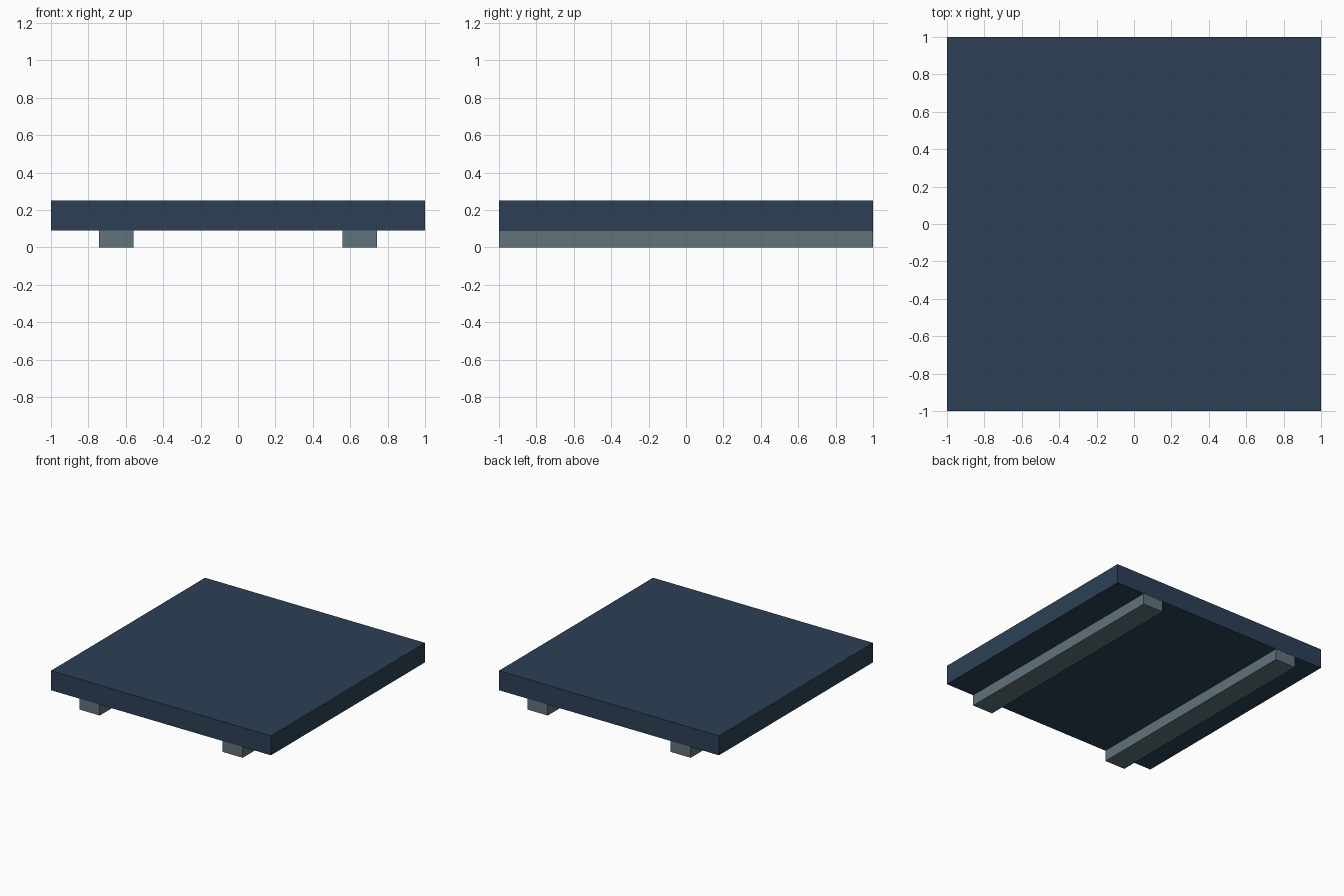
import bpy

if "Cube" in bpy.data.objects:
    bpy.data.objects.remove(bpy.data.objects["Cube"])


def material(name, rgb):
    mat = bpy.data.materials.new(name)
    mat.diffuse_color = (*rgb, 1.0)
    mat.use_nodes = True
    mat.node_tree.nodes["Principled BSDF"].inputs["Base Color"].default_value = mat.diffuse_color
    return mat


def box(name, low, high, mat):
    """Axis-aligned box between two corners."""
    bpy.ops.mesh.primitive_cube_add(
        size=1, location=[(a + b) / 2 for a, b in zip(low, high)])
    obj = bpy.context.object
    obj.name = name
    obj.scale = [b - a for a, b in zip(low, high)]
    bpy.ops.object.transform_apply(location=False, rotation=False, scale=True)
    obj.data.materials.append(mat)
    return obj


navy = material("navy blue", (0.025, 0.051, 0.091))
grey = material("slate grey", (0.120, 0.168, 0.198))

# Square platform slab
box("platform", (-1, -1, 0.09), (1, 1, 0.25), navy)

# Two full-length support rails, let into the underside of the slab
for side, x in (("left", -0.65), ("right", 0.65)):
    box(side + "_rail", (x - 0.0925, -0.999, 0), (x + 0.0925, 0.999, 0.18), grey)
